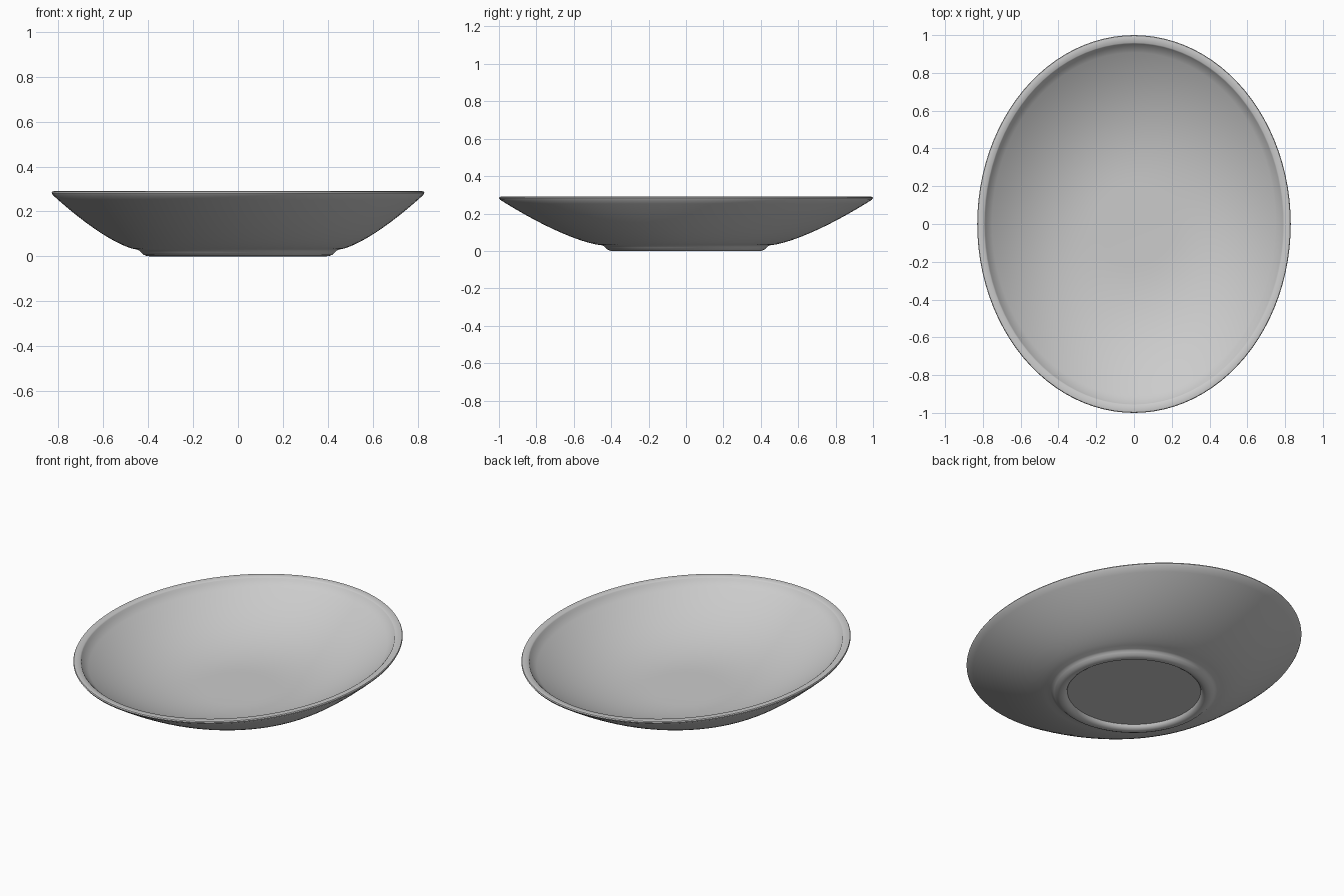
import bpy, bmesh, math

cube = bpy.data.objects.get("Cube")
if cube:
    bpy.data.objects.remove(cube, do_unlink=True)

SEGMENTS = 96

# Single ceramic colour
mat = bpy.data.materials.new("grey ceramic")
mat.use_nodes = True
colour = (0.6, 0.6, 0.6, 1)
mat.diffuse_color = colour
bsdf = next(n for n in mat.node_tree.nodes if n.type == 'BSDF_PRINCIPLED')
bsdf.inputs["Base Color"].default_value = colour


def curve(start, end, power, steps):
    """Rings from start to end (rx, ry, z); z rises as a power curve."""
    rings = []
    for i in range(steps + 1):
        u = i / steps
        rx = start[0] + (end[0] - start[0]) * u
        ry = start[1] + (end[1] - start[1]) * u
        rings.append((rx, ry, start[2] + (end[2] - start[2]) * u ** power))
    return rings


def loft(name, rings):
    """Skin elliptical rings and close both ends with flat caps."""
    bm = bmesh.new()
    loops = []
    for rx, ry, z in rings:
        angles = [2 * math.pi * i / SEGMENTS for i in range(SEGMENTS)]
        loops.append([bm.verts.new((rx * math.cos(a), ry * math.sin(a), z)) for a in angles])
    for a, b in zip(loops, loops[1:]):
        for i in range(SEGMENTS):
            j = (i + 1) % SEGMENTS
            bm.faces.new((a[i], a[j], b[j], b[i]))
    bm.faces.new(loops[0][::-1])
    bm.faces.new(loops[-1])
    bmesh.ops.recalc_face_normals(bm, faces=bm.faces[:])
    mesh = bpy.data.meshes.new(name)
    bm.to_mesh(mesh)
    bm.free()
    mesh.materials.append(mat)
    obj = bpy.data.objects.new(name, mesh)
    bpy.context.collection.objects.link(obj)
    bpy.ops.object.select_all(action='DESELECT')
    obj.select_set(True)
    bpy.context.view_layer.objects.active = obj
    bpy.ops.object.shade_smooth_by_angle(angle=math.radians(40))
    return obj


# Round foot: recessed underside, rounded ring, flare into the body
foot = [(r, r, z) for r, z in (
    (0.36, 0.025), (0.365, 0.012), (0.378, 0.003), (0.39, 0),
    (0.405, 0.001), (0.42, 0.007), (0.432, 0.018), (0.44, 0.026))]

# Outer wall, spreading from the round foot to the oval rim
outer = curve((0.45, 0.45, 0.03), (0.825, 0.993, 0.273), 1.4, 16)

# Rounded outer lip and flat rim
rim = [(0.83, 1.0, 0.283), (0.827, 0.997, 0.289), (0.82, 0.99, 0.29),
       (0.795, 0.96, 0.289), (0.789, 0.954, 0.284)]

# Hollow, running down to a small flat floor
inner = curve((0.2, 0.2, 0.05), (0.784, 0.949, 0.272), 2.2, 18)[::-1]

loft("oval_bowl", foot + outer + rim + inner)
